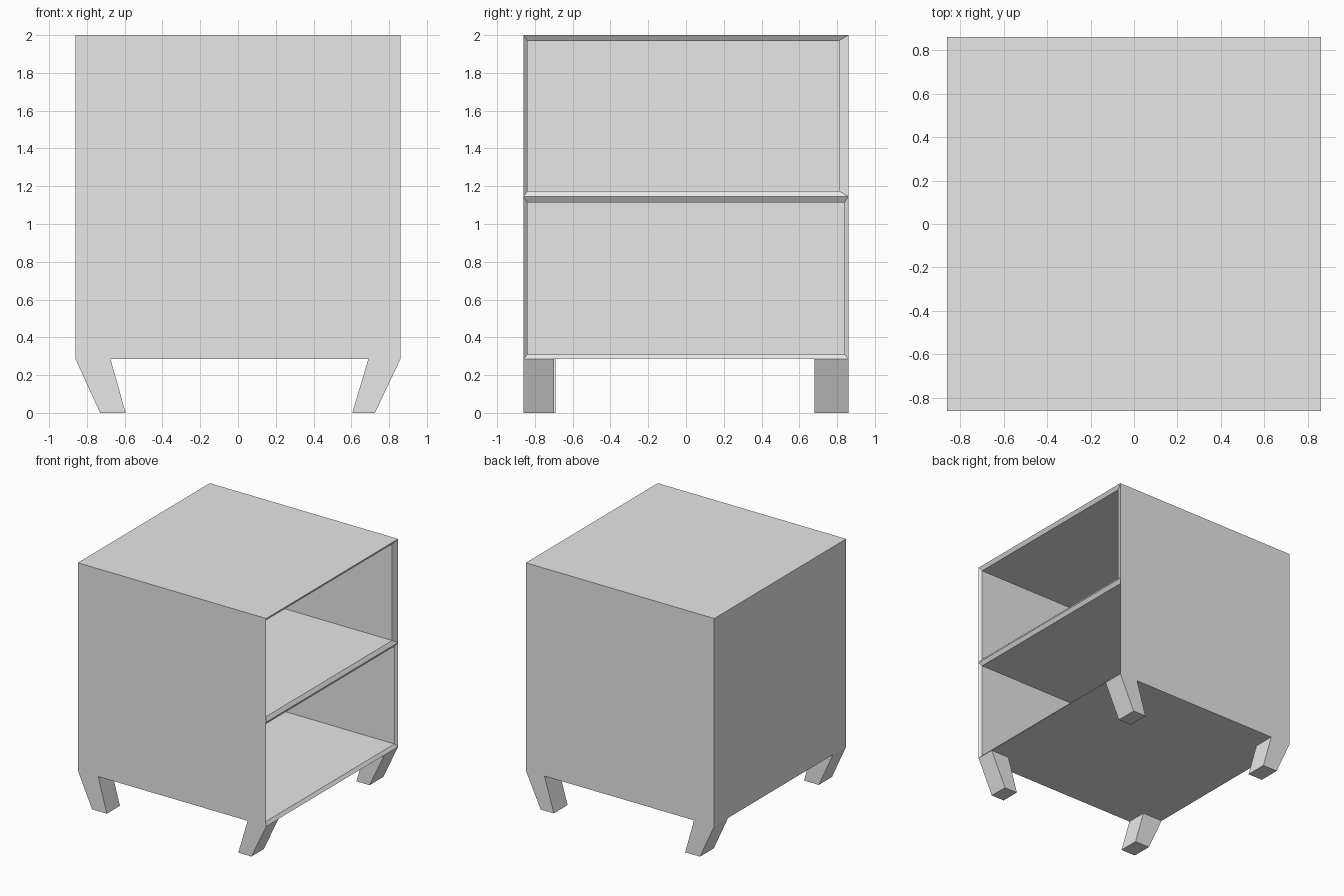
import bpy
import bmesh

if "Cube" in bpy.data.objects:
    bpy.data.objects.remove(bpy.data.objects["Cube"], do_unlink=True)

grey = bpy.data.materials.new("light grey")
grey.use_nodes = True
colour = (0.8, 0.8, 0.8, 1)
grey.diffuse_color = colour
grey.node_tree.nodes["Principled BSDF"].inputs["Base Color"].default_value = colour

HALF, BASE, TOP, SHELF = 0.86, 0.285, 2.0, 1.145
RIM = 0.02


def finish(name, bm):
    bmesh.ops.remove_doubles(bm, verts=bm.verts, dist=0.0005)
    bmesh.ops.recalc_face_normals(bm, faces=bm.faces)
    mesh = bpy.data.meshes.new(name)
    bm.to_mesh(mesh)
    bm.free()
    mesh.materials.append(grey)
    obj = bpy.data.objects.new(name, mesh)
    bpy.context.collection.objects.link(obj)
    return obj


def ring(bm, x, y0, y1, z0, z1):
    return [bm.verts.new((x, y, z)) for y, z in ((y0, z0), (y1, z0), (y1, z1), (y0, z1))]


def bridge(bm, a, b):
    for i in range(4):
        j = (i + 1) % 4
        bm.faces.new((a[i], a[j], b[j], b[i]))


# Cabinet: two-storey shell whose open side leads into two deep compartments
bm = bmesh.new()
compartments = [
    ((BASE, SHELF), (-0.84, 0.84, 0.31, 1.115)),
    ((SHELF, TOP), (-0.84, 0.81, 1.175, 1.97)),
]
for (z0, z1), inner in compartments:
    closed = ring(bm, -HALF, -HALF, HALF, z0, z1)
    edge = ring(bm, HALF, -HALF, HALF, z0, z1)
    lip = ring(bm, HALF - RIM, *inner)
    back = ring(bm, -HALF + RIM, *inner)
    bm.faces.new(closed)
    bridge(bm, closed, edge)
    bridge(bm, edge, lip)
    bridge(bm, lip, back)
    bm.faces.new(back)
# Remove the hidden walls inside the shelf and merge the two storeys
bmesh.ops.delete(bm, geom=[f for f in bm.faces
                           if all(abs(v.co.z - SHELF) < 0.001 for v in f.verts)],
                 context='FACES_ONLY')
bmesh.ops.remove_doubles(bm, verts=bm.verts, dist=0.0005)
bmesh.ops.dissolve_limit(bm, angle_limit=0.01, verts=bm.verts, edges=bm.edges)
finish("cabinet", bm)


# Splayed legs: a slanted profile swept along y, open where it meets the cabinet
def leg(name, side, top_in, foot_in, foot_out, y0, y1):
    bm = bmesh.new()
    profile = ((top_in, BASE), (foot_in, 0), (foot_out, 0), (HALF, BASE))
    near, far = [[bm.verts.new((side * x, y, z)) for x, z in profile] for y in (y0, y1)]
    bm.faces.new(near)
    bm.faces.new(far)
    for i in range(3):
        bm.faces.new((near[i], near[i + 1], far[i + 1], far[i]))
    finish(name, bm)


for label, side, top_in, foot_in, foot_out, front_y in (
        ("right", -1, 0.675, 0.595, 0.73, -0.69),
        ("left", 1, 0.69, 0.605, 0.725, -0.70)):
    leg("front_leg_" + label, side, top_in, foot_in, foot_out, -HALF, front_y)
    leg("back_leg_" + label, side, top_in, foot_in, foot_out, 0.68, HALF)
